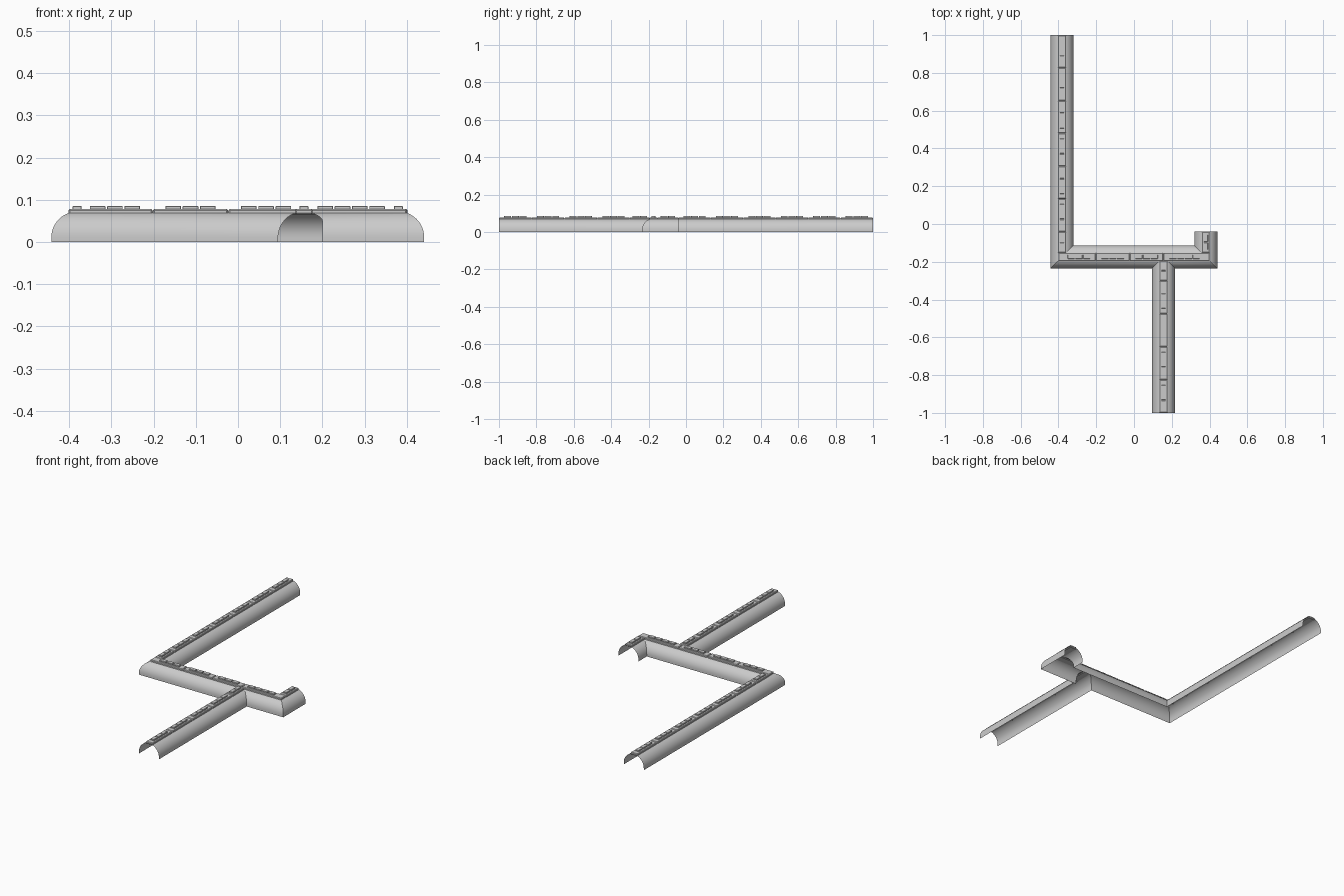
import bpy, bmesh, math
from mathutils import Vector

cube = bpy.data.objects.get("Cube")
if cube:
    bpy.data.objects.remove(cube, do_unlink=True)

R, STILT, STEPS = 0.061, 0.011, 24
LONG_X, HALL_Y, SHORT_X, BRANCH_X = -0.381, -0.174, 0.380, 0.156
BACK, FRONT, SHORT_END = 1.0, -1.0, -0.04

# Arch section as (sideways offset, height), a half circle on short upright walls
arch = [(-R, 0)]
for i in range(STEPS + 1):
    a = math.pi * i / STEPS
    arch.append((-R * math.cos(a), STILT + R * math.sin(a)))
arch.append((R, 0))
right_half = arch[len(arch) // 2:]


def finish(bm, name):
    mesh = bpy.data.meshes.new(name)
    bmesh.ops.recalc_face_normals(bm, faces=bm.faces)
    bm.to_mesh(mesh)
    bm.free()
    obj = bpy.data.objects.new(name, mesh)
    bpy.context.collection.objects.link(obj)
    bpy.ops.object.select_all(action='DESELECT')
    obj.select_set(True)
    bpy.context.view_layer.objects.active = obj
    return obj


def shell(name, section, *stations):
    """Skin an open sheet through stations; each maps (offset, height) to a point."""
    bm = bmesh.new()
    rows = [[bm.verts.new(s(d, z)) for d, z in section] for s in stations]
    for r0, r1 in zip(rows, rows[1:]):
        for i in range(len(section) - 1):
            bm.faces.new((r0[i], r0[i + 1], r1[i + 1], r1[i]))
    finish(bm, name)
    bpy.ops.object.shade_smooth_by_angle(angle=math.radians(35))


# Mitred corners of the main run; positive offset is the outer (front) side
def left_corner(d, z):
    return (LONG_X - d, HALL_Y - d, z)


def right_corner(d, z):
    return (SHORT_X + d, HALL_Y - d, z)


# Tunnel shells
shell("long_tunnel", arch, lambda d, z: (LONG_X - d, BACK, z), left_corner)
shell("short_tunnel", arch, right_corner, lambda d, z: (SHORT_X + d, SHORT_END, z))
back_half = [(-d, z) for d, z in right_half]
shell("hall_back_wall", back_half, left_corner, right_corner)
shell("hall_front_wall_left", right_half, left_corner,
      lambda d, z: (BRANCH_X - d, HALL_Y - d, z))
shell("hall_front_wall_right", right_half,
      lambda d, z: (min(BRANCH_X + d, 0.2), HALL_Y - d, z), right_corner)
shell("branch_tunnel", arch, lambda d, z: (BRANCH_X + d, FRONT, z),
      lambda d, z: (BRANCH_X + d, HALL_Y - abs(d), z))


def block(name, axis, fixed, start, end, width, z0, z1, bevel):
    """Bevelled block running along axis 0 (x) or 1 (y)."""
    size, centre = [width, width, z1 - z0], [fixed, fixed, (z0 + z1) / 2]
    size[axis], centre[axis] = abs(end - start), (start + end) / 2
    bm = bmesh.new()
    bmesh.ops.create_cube(bm, size=1)
    bmesh.ops.scale(bm, vec=Vector(size), verts=bm.verts)
    bmesh.ops.translate(bm, vec=Vector(centre), verts=bm.verts)
    obj = finish(bm, name)
    mod = obj.modifiers.new("edge_bevel", 'BEVEL')
    mod.width, mod.segments = bevel, 1


PLATE, TILE, PITCH = 0.042, 0.021, 0.041


def ridge(name, axis, fixed, start, end, tiles, grow=(0, 0)):
    """One ridge plate with a centred row of raised tiles; grow extends the ends."""
    block(name + "_plate", axis, fixed, start + 0.001 - grow[0],
          end - 0.001 + grow[1], PLATE, 0.065, 0.078, 0.003)
    mid = (start + end) / 2
    for i in range(tiles):
        c = mid + (i - (tiles - 1) / 2) * PITCH
        block(name + "_tile", axis, fixed, c - 0.0185, c + 0.0185,
              TILE, 0.076, 0.085, 0.001)


H = PLATE / 2
# Long tunnel ridge
step = 0.1735
for i in range(6):
    top = BACK - i * step
    ridge("long_ridge", 1, LONG_X, top - step, top, 3)
ridge("long_ridge_end", 1, LONG_X, HALL_Y + H, BACK - 6 * step, 2)

# Hall ridge
step = (BRANCH_X - LONG_X) / 3
for i in range(3):
    x = LONG_X + i * step
    ridge("hall_ridge", 0, HALL_Y, x, x + step, 3, (H if i == 0 else 0, 0))
ridge("hall_ridge_end", 0, HALL_Y, BRANCH_X, SHORT_X, 4, (0, H))

# Short tunnel ridge
ridge("short_ridge", 1, SHORT_X, HALL_Y + H, SHORT_END, 2)

# Branch tunnel ridge
step = 0.175
for i in range(4):
    y = FRONT + i * step
    ridge("branch_ridge", 1, BRANCH_X, y, y + step, 3)
ridge("branch_ridge_end", 1, BRANCH_X, FRONT + 4 * step, HALL_Y - H, 2)
